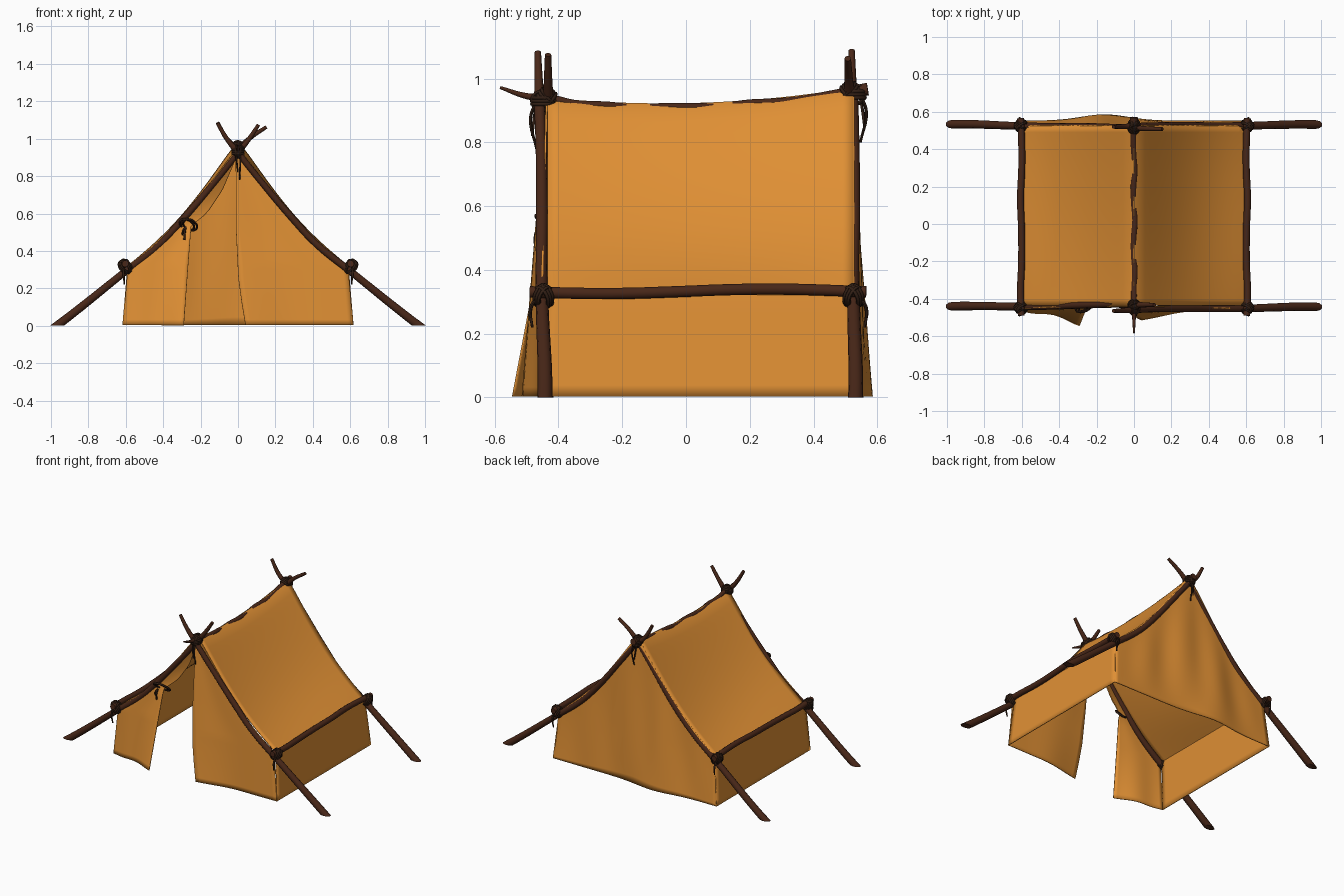
import bpy, bmesh, math
from mathutils import Vector as V

if "Cube" in bpy.data.objects:
    bpy.data.objects.remove(bpy.data.objects["Cube"])


def material(name, rgb):
    m = bpy.data.materials.new(name)
    m.diffuse_color = (*rgb, 1)
    m.use_nodes = True
    m.node_tree.nodes["Principled BSDF"].inputs["Base Color"].default_value = m.diffuse_color
    return m


CLOTH = material("canvas", (0.75, 0.28, 0.035))
WOOD = material("dark_wood", (0.065, 0.02, 0.009))
ROPE = material("rope", (0.03, 0.013, 0.007))


def lerp(a, b, t):
    return a + (b - a) * t


def interp(points, z):
    for (a, p), (b, q) in zip(points, points[1:]):
        if z <= b:
            return lerp(p, q, (z - a) / (b - a))
    return points[-1][1]


def add(name, mesh, mat):
    o = bpy.data.objects.new(name, mesh)
    bpy.context.collection.objects.link(o)
    mesh.materials.clear()
    mesh.materials.append(mat)
    for p in mesh.polygons:
        p.use_smooth = True
    bpy.context.view_layer.objects.active = o
    o.select_set(True)
    bpy.ops.object.shade_smooth_by_angle(angle=math.radians(45))
    o.select_set(False)
    return o


def tubes(name, paths, mat, closed=False, res=2, steps=5, cut=False):
    """Round tubes through (x, y, z, radius) points, turned into one mesh."""
    c = bpy.data.curves.new(name, 'CURVE')
    c.dimensions = '3D'
    c.bevel_depth, c.bevel_resolution = 1, res
    c.resolution_u, c.use_fill_caps = steps, True
    for path in paths:
        s = c.splines.new('BEZIER')
        s.bezier_points.add(len(path) - 1)
        s.use_cyclic_u = closed
        for b, p in zip(s.bezier_points, path):
            b.co, b.radius = p[:3], p[3]
            b.handle_left_type = b.handle_right_type = 'AUTO'
    tmp = bpy.data.objects.new("tmp", c)
    bpy.context.collection.objects.link(tmp)
    dg = bpy.context.evaluated_depsgraph_get()
    mesh = bpy.data.meshes.new_from_object(tmp.evaluated_get(dg))
    bpy.data.objects.remove(tmp)
    mesh.name = name
    if cut:  # saw the pole foot flat on the ground
        bm = bmesh.new()
        bm.from_mesh(mesh)
        bmesh.ops.remove_doubles(bm, verts=bm.verts, dist=1e-5)
        r = bmesh.ops.bisect_plane(bm, geom=bm.verts[:] + bm.edges[:] + bm.faces[:],
                                   plane_co=(0, 0, 0), plane_no=(0, 0, 1), clear_inner=True)
        edges = [e for e in r['geom_cut'] if isinstance(e, bmesh.types.BMEdge)]
        bmesh.ops.holes_fill(bm, edges=edges, sides=0)
        bm.to_mesh(mesh)
        bm.free()
    return add(name, mesh, mat)


def sheet(name, fn, nu, nv):
    """Cloth grid from a surface function of u, v in 0..1."""
    bm = bmesh.new()
    g = [[bm.verts.new(fn(i / nu, j / nv)) for j in range(nv + 1)] for i in range(nu + 1)]
    for i in range(nu):
        for j in range(nv):
            bm.faces.new((g[i][j], g[i + 1][j], g[i + 1][j + 1], g[i][j + 1]))
    bmesh.ops.recalc_face_normals(bm, faces=bm.faces)
    mesh = bpy.data.meshes.new(name)
    bm.to_mesh(mesh)
    bm.free()
    o = add(name, mesh, CLOTH)
    m = o.modifiers.new("thickness", 'SOLIDIFY')
    m.thickness, m.offset = 0.006, 0
    return o


# Shared cloth shape
EAVE_X, EAVE_Z = 0.588, 0.32


def ridge_z(y):
    return 0.92 + 0.14 * y * y + 0.02 * y


def roof_z(x, y):
    t = (math.sqrt(x * x + 0.0004) - 0.02) / (EAVE_X - 0.02)
    v = (y - 0.045) / 0.475
    sag = 0.058 + 0.016 * max(0, 1 - v * v)
    return lerp(ridge_z(y), EAVE_Z, t) - sag * math.sin(math.pi * min(t, 1))


def half_width(z, y):
    if z < EAVE_Z:
        return lerp(0.615, EAVE_X, z / EAVE_Z)
    lo, hi = 0, EAVE_X
    for _ in range(30):
        mid = (lo + hi) / 2
        lo, hi = (mid, hi) if roof_z(mid, y) > z else (lo, mid)
    return lo


# Roof and both side walls in one draped sheet
def roof(u, v):
    s = 2 * u - 1
    k = abs(s)
    sign = 1 if s > 0 else -1
    if k <= 0.7:
        x, y = EAVE_X * k / 0.7, lerp(-0.435, 0.525, v)
        return sign * x, y, roof_z(x, y)
    t = (k - 0.7) / 0.3
    y = lerp(lerp(-0.435, 0.525, v), lerp(-0.46, 0.552, v), t)
    return sign * lerp(EAVE_X, 0.615, t), y, EAVE_Z * (1 - t) + 0.003


sheet("roof_and_side_walls", roof, 60, 28)


# Back wall, bulging at the hem
def back(u, v):
    x = EAVE_X * (2 * u - 1)
    z = roof_z(x, 0.525) * v
    b = 0.025 + 0.033 * math.exp(-((x + 0.15) / 0.17) ** 2)
    fold = 0.008 * math.sin(x * 22) * math.sin(math.pi * v) * (1 - (x / EAVE_X) ** 2)
    return x * lerp(1.046, 1, min(1, z / EAVE_Z)), 0.525 + b * (1 - v) ** 1.3 + fold, z + 0.003


sheet("back_wall", back, 44, 22)

# Front flaps: right one hangs closed, left one is tied open
TOP = ridge_z(-0.435)
RIGHT_EDGE = [(0, 0.04), (0.12, 0.02), (0.25, 0.002), (0.5, -0.01), (0.88, -0.012), (TOP, 0)]
LEFT_EDGE = [(0, -0.29), (0.3, -0.268), (0.53, -0.25), (0.6, -0.165), (0.72, -0.085), (0.86, -0.025), (TOP, 0)]


def right_flap(u, v):
    z = TOP * v
    x = lerp(half_width(z, -0.435), interp(RIGHT_EDGE, z), u)
    y = -0.437 - (1 - v) * (0.023 + 0.05 * u ** 3) - 0.006 * math.sin(u * 9) * u * (1 - v)
    return x, y, z + 0.003


def left_flap(u, v):
    z = TOP * v
    x = lerp(-half_width(z, -0.435), interp(LEFT_EDGE, z), u)
    low = max(0, 1 - z / 0.54)
    high = math.sin(math.pi * min(1, max(0, (z - 0.5) / 0.42)))
    y = -0.44 - low * (0.02 + 0.075 * u ** 1.5) - 0.008 * low * math.sin(u * 8) + 0.035 * high * u
    return x, y, z + 0.003


sheet("right_door_flap", right_flap, 20, 32)
sheet("left_door_flap", left_flap, 14, 32)

# Crossed A-frame poles: (side of foot, foot y, top y, top x, top z)
for name, s, y0, y1, tx, tz in [("front_left_pole", -1, -0.442, -0.43, 0.11, 1.075),
                                ("front_right_pole", 1, -0.444, -0.462, 0.11, 1.083),
                                ("back_left_pole", -1, 0.532, 0.51, 0.152, 1.063),
                                ("back_right_pole", 1, 0.53, 0.522, 0.11, 1.088)]:
    rise = 0.015 if y0 > 0 else 0
    prof = [(1.015, -0.035, 0.024), (0.9, 0.052, 0.023), (0.6, 0.292, 0.02), (0.42, 0.435, 0.018),
            (0.29, 0.575, 0.019), (0.12, 0.775 + rise, 0.017), (0, 0.925 + rise, 0.017),
            (-0.06, 1.0, 0.013), (-tx, tz, 0.01)]
    tubes(name, [[(s * x, lerp(y0, y1, max(0, z) / 1.08) + 0.003 * math.sin(9 * x), z, r)
                  for x, z, r in prof]], WOOD, res=3, cut=True)

# Ridge pole with a thin bent tip at the front
ridge = [(0, -0.583, 0.972, 0.005), (0, -0.5, 0.945, 0.01), (0, -0.43, 0.938, 0.014)]
for i in range(10):
    y = -0.34 + i * 0.09
    ridge.append((0.004 * math.sin(i * 2), y, ridge_z(y) - 0.013 + 0.003 * math.sin(i * 2.3), 0.016))
ridge += [(0, 0.57, 0.967, 0.021)]
tubes("ridge_pole", [ridge], WOOD, res=3)

# Eave rails
for side, s in (("left", -1), ("right", 1)):
    tubes(side + "_rail", [[(s * (0.603 + 0.004 * math.sin(y * 13)), y, 0.333 + 0.007 * math.sin(y * 6), 0.0185)
                            for y in (-0.49, -0.36, -0.2, -0.03, 0.14, 0.3, 0.44, 0.565)]], WOOD, res=3)


# Cross lashings: rings around both diagonals of a crossing
def lashing(name, c, a, b, ra, rn, r=0.006):
    c, a, b = V(c), V(a).normalized(), V(b).normalized()
    n = a.cross(b).normalized()
    rings = []
    for d, e in (((a + b), (a - b)), ((a - b), (a + b))):
        d, e = d.normalized(), e.normalized()
        for k in (-1, 0, 1):
            rings.append([(*(c + e * k * 0.01 + d * ra * math.cos(t) + n * rn * math.sin(t)), r)
                          for t in [i * math.tau / 8 for i in range(8)]])
    tubes(name, rings, ROPE, closed=True, steps=3)


for end, y, oy in (("front", -0.447, -1), ("back", 0.525, 1)):
    az = 0.93 if oy < 0 else 0.95
    lashing(end + "_apex_lashing", (0, y, az), (0.64, 0, 0.77), (-0.64, 0, 0.77), 0.03, 0.036)
    lashing(end + "_ridge_lashing", (0, y - oy * 0.01, az + 0.008), (0, 1, 0), (0.3, 0, 1), 0.03, 0.028)
    tubes(end + "_apex_rope_ends", [
        [(0.01, y + oy * 0.02, az, 0.005), (0.012, y + oy * 0.04, az - 0.05, 0.005), (0.008, y + oy * 0.022, az - 0.15, 0.004)],
        [(-0.01, y + oy * 0.02, az, 0.005), (-0.006, y + oy * 0.03, az - 0.06, 0.005), (0.0, y + oy * 0.035, az - 0.11, 0.004)]], ROPE)
    for side, s in (("left", -1), ("right", 1)):
        lashing(f"{end}_{side}_rail_lashing", (s * 0.603, y, 0.316), (0, 1, 0), (-s * 0.78, 0, 0.63), 0.03, 0.038)
        tubes(f"{end}_{side}_rail_rope_end", [
            [(s * 0.615, y + oy * 0.015, 0.32, 0.005), (s * 0.612, y + oy * 0.04, 0.28, 0.006),
             (s * 0.607, y + oy * 0.035, 0.22, 0.004)]], ROPE)

# Tie holding the left flap open: loop around pole and cloth, with two tails
tubes("flap_tie", [[(-0.265 + 0.038 * math.cos(t) + k, -0.44 + 0.03 * math.sin(t + 0.6),
                     0.54 - 0.03 * math.cos(t - 1.2), 0.006) for t in [i * math.tau / 8 for i in range(8)]]
                   for k in (-0.008, 0.008)], ROPE, closed=True, steps=3)
tubes("flap_tie_ends", [
    [(-0.28, -0.465, 0.53, 0.006), (-0.285, -0.472, 0.5, 0.006), (-0.287, -0.468, 0.46, 0.006)],
    [(-0.28, -0.465, 0.53, 0.005), (-0.295, -0.472, 0.505, 0.005), (-0.297, -0.466, 0.485, 0.004)]], ROPE)
